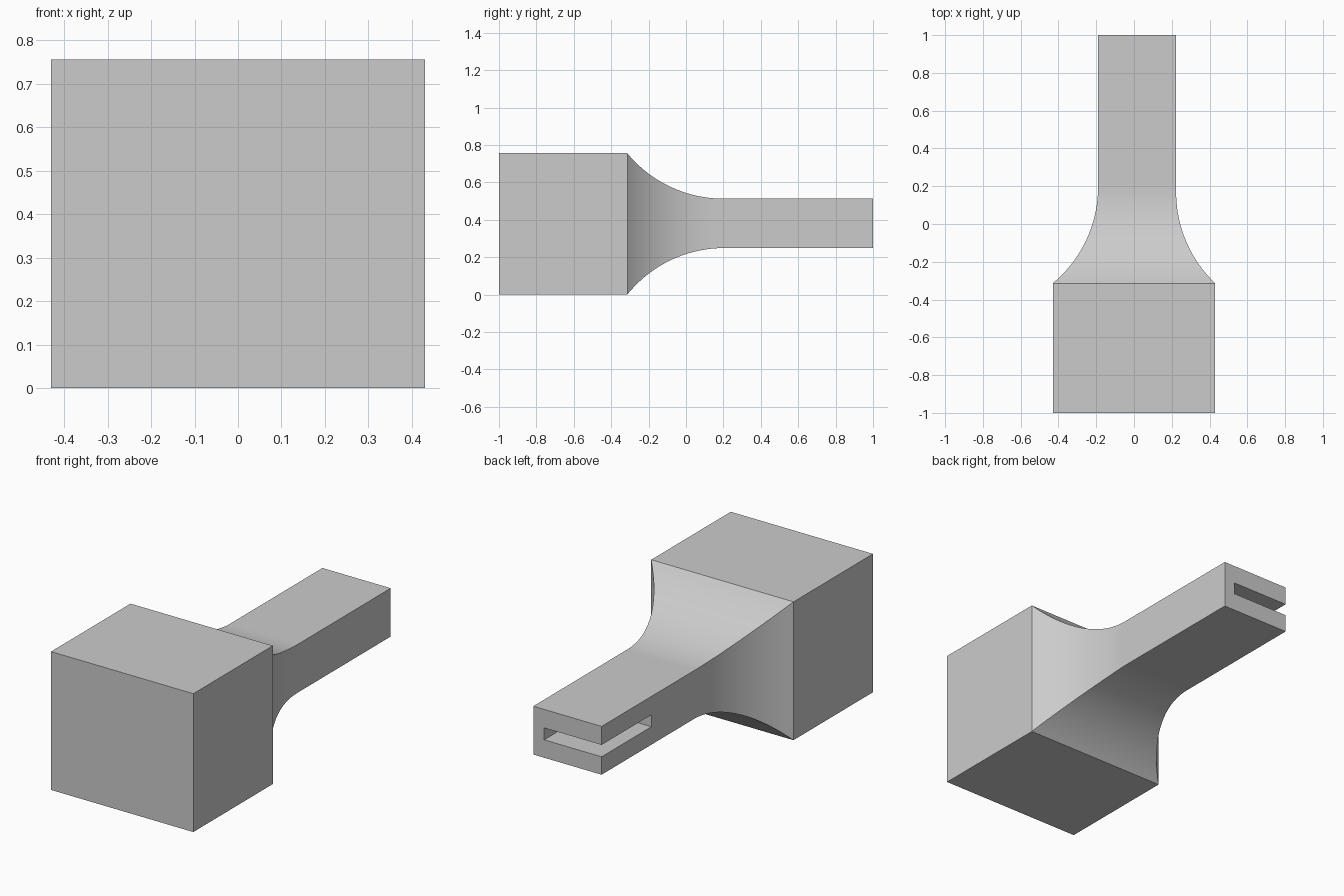
import bpy
import bmesh
from math import sqrt

cube = bpy.data.objects.get("Cube")
if cube:
    bpy.data.objects.remove(cube, do_unlink=True)

# Extents of the block and of the stem, as (x-, x+, z-, z+)
BLOCK = (-0.43, 0.43, 0.0, 0.756)
STEM = (-0.19, 0.223, 0.249, 0.513)
SHOULDER = -0.314   # where the block ends and the neck begins
NECK_END = 0.21
RADIUS = 0.665      # concave radius of the neck
STEPS = 28

grey = bpy.data.materials.new("plain_grey")
grey.use_nodes = True
colour = (0.6, 0.6, 0.6, 1)
grey.diffuse_color = colour
grey.node_tree.nodes["Principled BSDF"].inputs["Base Color"].default_value = colour


def neck_side(big, small, y):
    """One side of the neck: an arc from the block edge, tangent to the stem."""
    rise = abs(big - small)
    tangent_y = SHOULDER + sqrt(2 * RADIUS * rise - rise ** 2)
    run = max(0.0, tangent_y - y)
    offset = RADIUS - sqrt(RADIUS ** 2 - run ** 2)
    return small + (offset if big > small else -offset)


def make_object(name, bm):
    bmesh.ops.recalc_face_normals(bm, faces=bm.faces)
    mesh = bpy.data.meshes.new(name)
    bm.to_mesh(mesh)
    bm.free()
    mesh.materials.append(grey)
    obj = bpy.data.objects.new(name, mesh)
    bpy.context.collection.objects.link(obj)
    return obj


def loft(name, sections):
    """Skin a row of rectangles, each given as (y, (x-, x+, z-, z+))."""
    bm = bmesh.new()
    rings = []
    for y, (x0, x1, z0, z1) in sections:
        corners = ((x0, z0), (x1, z0), (x1, z1), (x0, z1))
        rings.append([bm.verts.new((x, y, z)) for x, z in corners])
    for a, b in zip(rings, rings[1:]):
        for i in range(4):
            j = (i + 1) % 4
            bm.faces.new((a[i], a[j], b[j], b[i]))
    bm.faces.new(rings[0])
    bm.faces.new(rings[-1])
    return make_object(name, bm)


# Block, flared neck and stem in one piece
sections = [(-1, BLOCK)]
for i in range(STEPS + 1):
    y = SHOULDER + (NECK_END - SHOULDER) * i / STEPS
    sections.append((y, [neck_side(b, s, y) for b, s in zip(BLOCK, STEM)]))
sections.append((1, STEM))
body = loft("block_with_stem", sections)

# Slot through the stem tip, open at the back and on the -x side
slot_size = (-0.4, 0.157, 0.347, 0.412)
cutter = loft("slot_cutter", [(0.57, slot_size), (1.2, slot_size)])
cutter.hide_render = True
cut = body.modifiers.new("slot", "BOOLEAN")
cut.operation = "DIFFERENCE"
cut.solver = "EXACT"
cut.object = cutter

bpy.ops.object.select_all(action="DESELECT")
body.select_set(True)
bpy.context.view_layer.objects.active = body
bpy.ops.object.modifier_apply(modifier=cut.name)
bpy.data.objects.remove(cutter, do_unlink=True)
bpy.ops.object.shade_smooth_by_angle(angle=0.5)
